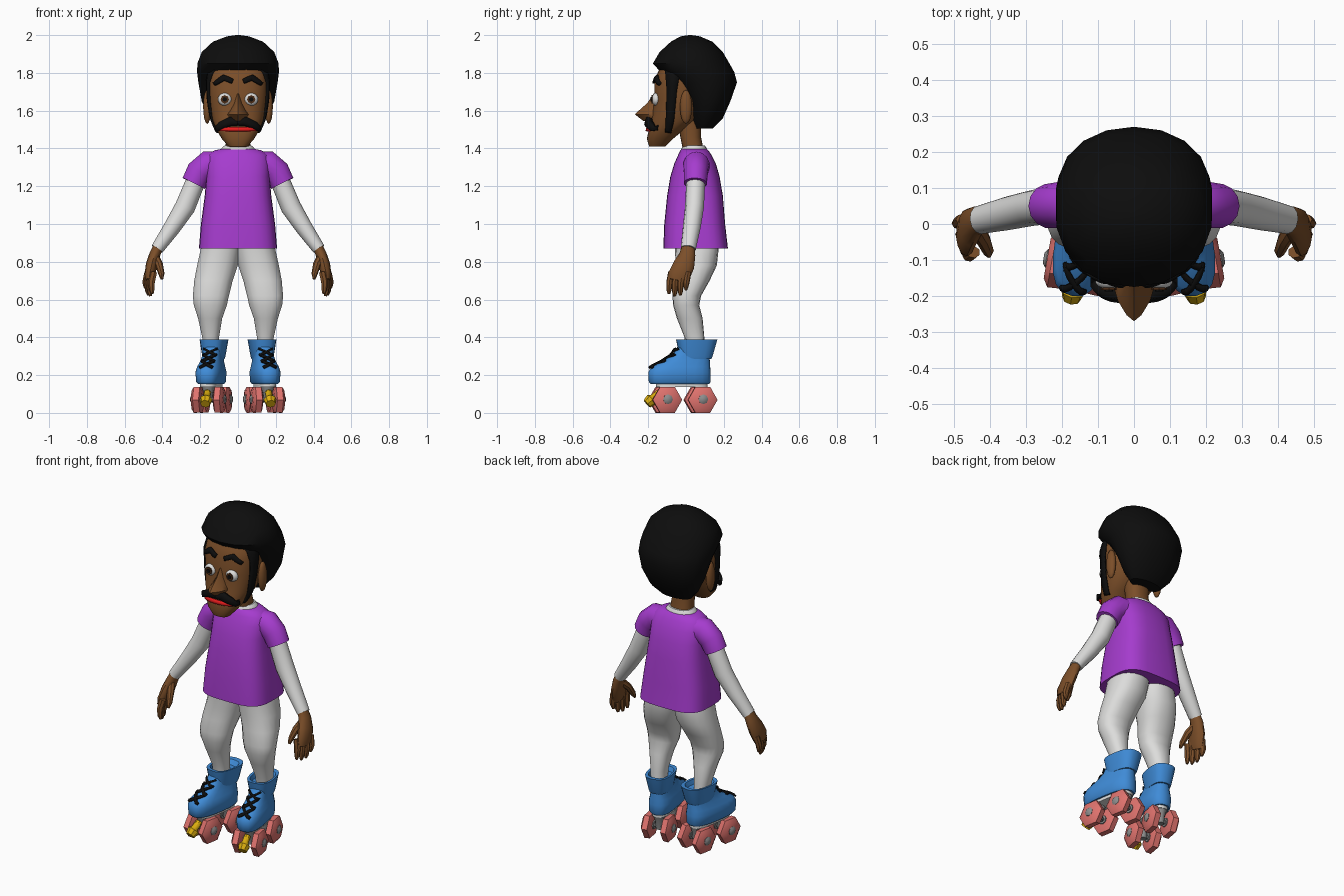
import bpy, bmesh, math
from mathutils import Vector, Matrix
from mathutils.bvhtree import BVHTree

if "Cube" in bpy.data.objects:
    bpy.data.objects.remove(bpy.data.objects["Cube"])


def material(name, *rgb):
    m = bpy.data.materials.new(name)
    m.diffuse_color = (*rgb, 1)
    m.use_nodes = True
    m.node_tree.nodes["Principled BSDF"].inputs["Base Color"].default_value = m.diffuse_color
    return m


BLACK = material("black", .004, .004, .004)
SKIN = material("brown skin", .2, .077, .022)
PURPLE = material("purple", .38, .045, .62)
WHITE = material("off white", .72, .72, .71)
BLUE = material("blue", .05, .26, .68)
PINK = material("pink", .74, .17, .155)
GREY = material("metal grey", .27, .27, .27)
YELLOW = material("yellow", .72, .43, .005)
RED = material("red", .8, .012, .012)
IRIS = material("dark brown", .07, .025, .008)


def finish(name, bm, mat, mirror=False, matrix=None, thick=0, fix=True):
    if fix:
        bmesh.ops.recalc_face_normals(bm, faces=bm.faces)
    if matrix:
        bm.transform(matrix)
    me = bpy.data.meshes.new(name)
    bm.to_mesh(me)
    bm.free()
    me.materials.append(mat)
    ob = bpy.data.objects.new(name, me)
    bpy.context.collection.objects.link(ob)
    if thick:
        s = ob.modifiers.new("thickness", 'SOLIDIFY')
        s.thickness, s.offset = thick, 0
    if mirror:
        ob.modifiers.new("mirror", 'MIRROR').use_mirror_merge = False
    return ob


def flat(z, x0, x1, y0, y1, p=2.4, n=20):
    """Horizontal superellipse ring filling the given box."""
    pts = []
    for i in range(n):
        a = 2 * math.pi * i / n - math.pi / 2
        c, s = math.cos(a), math.sin(a)
        pts.append(Vector(((x0 + x1) / 2 + (x1 - x0) / 2 * math.copysign(abs(c) ** (2 / p), c),
                           (y0 + y1) / 2 + (y1 - y0) / 2 * math.copysign(abs(s) ** (2 / p), s), z)))
    return pts


def tube(path, n=10):
    """Rings square to a path of (x, y, z, side radius, depth radius)."""
    P = [Vector(p[:3]) for p in path]
    rings = []
    for i, p in enumerate(path):
        t = (P[min(i + 1, len(P) - 1)] - P[max(i - 1, 0)]).normalized()
        ref = Vector((0, 1, 0)) if abs(t.y) < .9 else Vector((0, 0, 1))
        u = t.cross(ref).normalized()
        v = u.cross(t)
        rings.append([P[i] + u * p[3] * math.cos(a) + v * p[4] * math.sin(a)
                      for a in (2 * math.pi * k / n for k in range(n))])
    return rings


def loft(name, rings, mat, **kw):
    bm = bmesh.new()
    vs = [[bm.verts.new(p) for p in r] for r in rings]
    n = len(vs[0])
    for a, b in zip(vs, vs[1:]):
        for i in range(n):
            bm.faces.new((a[i], a[(i + 1) % n], b[(i + 1) % n], b[i]))
    bm.faces.new(vs[0])
    bm.faces.new(vs[-1])
    return finish(name, bm, mat, **kw)


def ball(name, loc, size, mat, **kw):
    bm = bmesh.new()
    bmesh.ops.create_uvsphere(bm, u_segments=14, v_segments=8, radius=1)
    bm.transform(Matrix.Translation(loc) @ Matrix.Diagonal((*size, 1)))
    return finish(name, bm, mat, **kw)


def strip(name, tree, pts, mat, side=False, off=.004, thick=.006, **kw):
    """Ribbon of (across, height, half width) points laid on a surface."""
    way = Vector((-1, 0, 0)) if side else Vector((0, 1, 0))
    fine = []
    for p, q in zip(pts, pts[1:]):
        fine += [Vector(p).lerp(Vector(q), k / 5) for k in range(5)]
    fine.append(Vector(pts[-1]))
    bm, rows, last = bmesh.new(), [], None
    for i, f in enumerate(fine):
        d = fine[min(i + 1, len(fine) - 1)] - fine[max(i - 1, 0)]
        nrm = Vector((-d.y, d.x)).normalized()
        row = []
        for s in (-1, 0, 1):
            a, b = f.x + nrm.x * f.z * s, f.y + nrm.y * f.z * s
            hit = tree.ray_cast(Vector((1, a, b) if side else (a, -1, b)), way)[0] or last
            last = hit
            row.append(bm.verts.new(hit - way * off))
        rows.append(row)
    for a, b in zip(rows, rows[1:]):
        for k in (0, 1):
            bm.faces.new((a[k], a[k + 1], b[k + 1], b[k]))
    return finish(name, bm, mat, thick=thick, fix=False, **kw)


def surface(ob):
    return BVHTree.FromPolygons([v.co for v in ob.data.vertices], [p.vertices for p in ob.data.polygons])


# Head, nose, ears, neck
head = loft("head", [flat(z, -r, r, a, b, 2.5, 28) for z, r, a, b in (
    (1.41, .05, -.195, -.11), (1.45, .085, -.207, -.07), (1.5, .115, -.197, -.01), (1.56, .14, -.182, .06),
    (1.66, .157, -.168, .1), (1.75, .16, -.168, .1), (1.8, .155, -.15, .1), (1.88, .12, -.11, .09))], SKIN)
face = surface(head)
loft("nose", [flat(z, -r, r, a, -.09, 1.4, 12) for z, r, a in (
    (1.69, .014, -.172), (1.64, .024, -.205), (1.6, .042, -.25), (1.58, .055, -.27), (1.545, .04, -.225))], SKIN)
ball("ear", (.163, 0, 1.62), (.022, .032, .09), SKIN, mirror=True)
loft("neck", [flat(z, -r, r, a, b) for z, r, a, b in (
    (1.36, .07, -.01, .1), (1.46, .062, -.03, .08), (1.58, .07, -.05, .08))], SKIN)

# Hair: a big round mass, cut back around the face
loft("hair", [flat(z, -r, r, a, b, 2.1, 18) for z, r, a, b in (
    (1.505, .1, .05, .14), (1.56, .15, .025, .195), (1.65, .195, .0, .235), (1.75, .213, -.075, .27),
    (1.805, .22, -.135, .255), (1.85, .218, -.175, .23), (1.91, .195, -.14, .195), (1.965, .135, -.08, .14),
    (1.993, .06, -.03, .075), (2.0, .01, .015, .03))], BLACK)
strip("sideburn", face, [(-.07, 1.82, .04), (-.075, 1.7, .026), (-.085, 1.55, .022), (-.095, 1.485, .016)],
      BLACK, side=True, off=.006, thick=.009, mirror=True)

# Face details
strip("eyebrow", face, [(.028, 1.755, .012), (.075, 1.775, .014), (.125, 1.74, .009)], BLACK,
      off=.006, thick=.012, mirror=True)
strip("moustache", face, [(0, 1.535, .012), (.04, 1.543, .021), (.085, 1.522, .017), (.122, 1.488, .006)],
      BLACK, off=.016, thick=.03, mirror=True)
strip("lips", face, [(-.1, 1.498, .006), (-.04, 1.502, .011), (.04, 1.502, .011), (.1, 1.498, .006)],
      RED, off=.01, thick=.012)
ball("eye", (.07, -.158, 1.66), (.038, .024, .034), WHITE, mirror=True)
for nm, r, y, m in (("iris", .022, -.183, IRIS), ("pupil", .012, -.187, BLACK)):
    loft(nm, [[Vector((.07 + r * math.cos(a), yy, 1.66 + r * math.sin(a)))
               for a in (math.pi / 4 + math.pi / 4 * k for k in range(8))] for yy in (y, y + .008)], m, mirror=True)

# Shirt and collar
loft("shirt", [flat(z, -r, r, a, b, p, 28) for z, r, a, b, p in (
    (.87, .207, -.12, .222, 3.4), (1.0, .196, -.115, .207, 3.2), (1.15, .176, -.1, .195, 3),
    (1.25, .168, -.083, .178, 2.8), (1.32, .17, -.062, .158, 2.6), (1.365, .16, -.042, .135, 2.4),
    (1.39, .125, -.03, .118, 2.2), (1.398, .085, -.022, .108, 2.2))], PURPLE)
loft("collar", [flat(z, -r, r, a, b, 2.2) for z, r, a, b in (
    (1.37, .1, -.03, .115), (1.4, .088, -.025, .11), (1.415, .072, -.014, .1))], WHITE)

# Arms
loft("short_sleeve", tube([(.09, .055, 1.315, .07, .07), (.16, .055, 1.312, .075, .07),
                           (.205, .052, 1.275, .07, .065), (.235, .05, 1.215, .065, .062)], 14), PURPLE, mirror=True)
loft("long_sleeve", tube([(.205, .05, 1.27, .05, .048), (.235, .05, 1.2, .052, .05), (.28, .045, 1.09, .054, .05),
                          (.35, .03, .98, .045, .047), (.428, .012, .868, .034, .04)], 12), WHITE, mirror=True)

# Hands
loft("palm", tube([(.42, .012, .885, .026, .034), (.44, .008, .84, .029, .042), (.457, -.01, .785, .031, .056),
                   (.468, -.035, .73, .027, .058), (.472, -.042, .7, .018, .05)], 12), SKIN, mirror=True)
for i in range(4):
    y, x = .008 - .03 * i, .488 - .01 * i
    low = (.65, .622, .618, .63)[i]
    loft("finger", tube([(x - .012, y + .004, .745, .019, .017), (x, y - .006, .69, .019, .017),
                         (x - .002, y - .008, low + .02, .015, .014), (x - .005, y - .008, low, .007, .007)], 7),
         SKIN, mirror=True)
loft("thumb", tube([(.44, -.005, .825, .024, .024), (.418, -.045, .785, .021, .02), (.405, -.075, .735, .016, .016),
                    (.403, -.088, .708, .007, .007)], 8), SKIN, mirror=True)

# Trousers
loft("trouser_leg", [flat(z, x0, x1, a, b, 2.3, 18) for z, x0, x1, a, b in (
    (.93, -.02, .185, -.06, .17), (.86, -.015, .2, -.058, .172), (.78, .0, .218, -.055, .163),
    (.7, .027, .233, -.062, .125), (.62, .047, .24, -.072, .08), (.57, .058, .235, -.068, .07),
    (.5, .083, .212, -.048, .088), (.4, .1, .19, -.008, .097), (.34, .1, .185, .0, .1))], WHITE, mirror=True)

# Skates: built straight, then turned outwards and mirrored
turn = Matrix.Translation((.137, 0, 0)) @ Matrix.Rotation(math.radians(10), 4, 'Z')
kw = dict(matrix=turn, mirror=True)


def boot_part(name, rows, mat, p=2.7):
    return [flat(z, -r, r, a, b, p, 20) for z, r, a, b in rows]


foot = boot_part("boot", ((.153, .06, -.19, .125), (.165, .07, -.2, .132), (.215, .074, -.203, .132),
                          (.245, .066, -.185, .13), (.275, .056, -.125, .128), (.31, .05, -.07, .125),
                          (.35, .05, -.045, .13)), BLUE)
bm_tree = BVHTree.FromPolygons([v for r in foot for v in r],
                               [(j * 20 + i, j * 20 + (i + 1) % 20, j * 20 + 20 + (i + 1) % 20, j * 20 + 20 + i)
                                for j in range(len(foot) - 1) for i in range(20)])
loft("boot", foot, BLUE, **kw)
loft("boot_cuff", boot_part("cuff", ((.285, .054, -.03, .135), (.3, .058, -.035, .142), (.388, .072, -.052, .167),
                                     (.386, .06, -.03, .14), (.36, .052, -.02, .12)), BLUE), BLUE, **kw)
for z in (.24, .272, .304):
    for s in (-1, 1):
        strip("lace", bm_tree, [(-.036 * s, z, .005), (.036 * s, z + .036, .005)], BLACK, off=.012, thick=.009, **kw)
loft("sole_plate", [flat(z, -.05, .05, -.16, .115, 3) for z in (.136, .155)], WHITE, **kw)


def across(x, y, z, r, n):
    return [Vector((x, y + r * math.cos(2 * math.pi * k / n), z + r * math.sin(2 * math.pi * k / n)))
            for k in range(n)]


for y in (-.112, .078):
    loft("axle", [across(x, y, .072, .014, 8) for x in (-.08, .08)], GREY, **kw)
    loft("truck", [flat(z, -r, r, y - r, y + r, 2, 10) for z, r in ((.055, .02), (.1, .024), (.14, .036))], GREY, **kw)
    for s in (-1, 1):
        loft("wheel", [across(s * x, y, .069, r, 6) for x, r in (
            (.032, .055), (.04, .077), (.072, .079), (.086, .056))], PINK, **kw)
        loft("wheel_hub", [across(s * x, y, .072, r, 8) for x, r in ((.026, .026), (.088, .026), (.096, .014))],
             GREY, **kw)
loft("toe_stop", tube([(0, -.14, .11, .018, .018), (0, -.175, .08, .02, .02), (0, -.185, .07, .034, .034),
                       (0, -.21, .048, .026, .026)], 8), YELLOW, **kw)

# Smooth shading with sharp edges kept
bpy.ops.object.select_all(action='SELECT')
bpy.context.view_layer.objects.active = head
bpy.ops.object.shade_smooth_by_angle(angle=math.radians(42))
